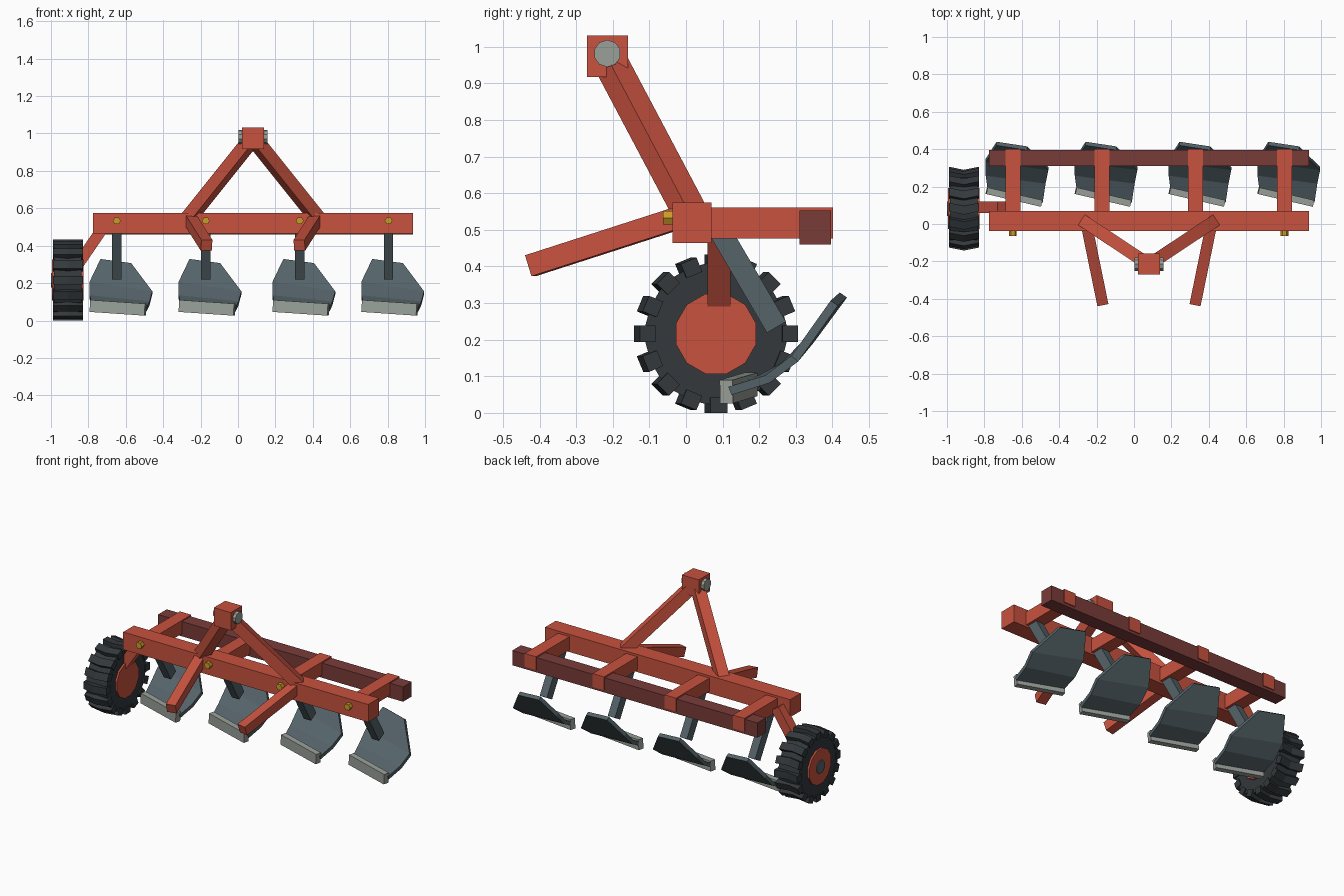
import bpy, bmesh, math
from mathutils import Vector, Matrix

if "Cube" in bpy.data.objects:
    bpy.data.objects.remove(bpy.data.objects["Cube"])


def material(name, rgb):
    m = bpy.data.materials.new(name)
    m.diffuse_color = (*rgb, 1)
    m.use_nodes = True
    m.node_tree.nodes["Principled BSDF"].inputs["Base Color"].default_value = m.diffuse_color
    return m


RED = material("red_paint", (0.58, 0.085, 0.05))
DARK_RED = material("dark_red_paint", (0.19, 0.045, 0.04))
RUBBER = material("rubber", (0.033, 0.04, 0.045))
STEEL = material("blue_steel", (0.09, 0.125, 0.14))
EDGE = material("worn_steel", (0.32, 0.35, 0.32))
BRASS = material("brass", (0.6, 0.33, 0.02))


def finish(name, bm, mat):
    bmesh.ops.recalc_face_normals(bm, faces=bm.faces)
    me = bpy.data.meshes.new(name)
    bm.to_mesh(me)
    bm.free()
    me.materials.append(mat)
    ob = bpy.data.objects.new(name, me)
    bpy.context.collection.objects.link(ob)
    return ob


def box(name, lo, hi, mat):
    lo, hi = Vector(lo), Vector(hi)
    bm = bmesh.new()
    bmesh.ops.create_cube(bm, size=1, matrix=Matrix.Translation((lo + hi) / 2)
                          @ Matrix.Diagonal((*(hi - lo), 1)))
    return finish(name, bm, mat)


def bar(name, a, b, width, height, mat):
    """Square bar from a to b; width is measured horizontally."""
    a, b = Vector(a), Vector(b)
    d = (b - a).normalized()
    u = d.cross(Vector((0, 0, 1))).normalized()
    v = u.cross(d)
    rot = Matrix((u, d, v)).transposed().to_4x4()
    bm = bmesh.new()
    bmesh.ops.create_cube(bm, size=1, matrix=Matrix.Translation((a + b) / 2) @ rot
                          @ Matrix.Diagonal((width, (b - a).length, height, 1)))
    return finish(name, bm, mat)


def cylinder(name, center, radius, depth, sides, axis, mat):
    rot = Matrix.Rotation(math.pi / 2, 4, 'Y' if axis == 'X' else 'X')
    bm = bmesh.new()
    bmesh.ops.create_cone(bm, cap_ends=True, segments=sides, radius1=radius, radius2=radius,
                          depth=depth, matrix=Matrix.Translation(center) @ rot
                          @ Matrix.Rotation(math.pi / sides, 4, 'Z'))
    return finish(name, bm, mat)


# Frame beams
box("front_beam", (-0.775, -0.037, 0.464), (0.935, 0.069, 0.575), RED)
box("rear_beam", (-0.775, 0.31, 0.46), (0.935, 0.396, 0.553), DARK_RED)

# Hitch mast and lower links, mirrored about the hitch centre
CX = 0.08
for side, s in (("left", -1), ("right", 1)):
    bar("mast_arm_" + side, (CX + s * 0.35, 0.015, 0.54), (CX + s * 0.01, -0.21, 0.965),
        0.067, 0.067, RED)
    bar("lower_link_" + side, (CX + s * 0.335, 0, 0.539), (CX + s * 0.248, -0.425, 0.402),
        0.06, 0.06, RED)
box("mast_head", (CX - 0.059, -0.27, 0.917), (CX + 0.059, -0.158, 1.031), RED)
cylinder("mast_pin", (CX, -0.215, 0.982), 0.037, 0.156, 10, 'X', EDGE)

# Mouldboard: rows of left and right corners, bottom to top
BLADE = [((-0.135, 0.19, 0.085), (0.16, 0.12, 0.06)),
         ((-0.145, 0.265, 0.125), (0.175, 0.222, 0.092)),
         ((-0.145, 0.34, 0.2), (0.19, 0.297, 0.148)),
         ((-0.087, 0.43, 0.322), (0.077, 0.405, 0.3))]


def blade(name, x):
    bm = bmesh.new()
    rows = [[bm.verts.new((p[0] + x, p[1], p[2])) for p in row] for row in BLADE]
    for r, t in zip(rows, rows[1:]):
        bm.faces.new((r[0], r[1], t[1], t[0]))
    ob = finish(name, bm, STEEL)
    mod = ob.modifiers.new("thickness", 'SOLIDIFY')
    mod.thickness = 0.024
    mod.offset = 0


# Four plough units
for i, x in enumerate((-0.648, -0.172, 0.33, 0.805), 1):
    box(f"cross_bar_{i}", (x - 0.04, 0.06, 0.477), (x + 0.04, 0.402, 0.561), RED)
    cylinder(f"bolt_{i}", (x, -0.05, 0.533), 0.021, 0.027, 6, 'Y', BRASS)
    bar(f"shank_{i}", (x, 0.085, 0.51), (x, 0.247, 0.234), 0.05, 0.06, STEEL)
    blade(f"mouldboard_{i}", x)
    bar(f"share_{i}", (x - 0.14, 0.178, 0.078), (x + 0.153, 0.11, 0.058), 0.036, 0.064, EDGE)

# Gauge wheel
WX, WY, WZ = -0.91, 0.082, 0.216
bar("wheel_arm", (-0.705, 0.09, 0.52), (-0.9, 0.09, 0.235), 0.062, 0.06, RED)
cylinder("tyre", (WX, WY, WZ), 0.194, 0.145, 24, 'X', RUBBER)
cylinder("wheel_rim", (WX, WY, WZ), 0.113, 0.168, 12, 'X', RED)
cylinder("wheel_hub", (WX - 0.05, WY, WZ), 0.042, 0.08, 8, 'X', STEEL)

# Chevron tyre lugs
bm = bmesh.new()
for k in range(16):
    turn = Matrix.Rotation(k * math.tau / 16, 4, 'X')
    for s in (-1, 1):
        m = (turn @ Matrix.Translation((s * 0.04, 0, 0.195))
             @ Matrix.Diagonal((0.08, 0.046, 0.042, 1)))
        bmesh.ops.create_cube(bm, size=1, matrix=m)
for v in bm.verts:
    v.co.y += 0.2 * (abs(v.co.x) - 0.04)
    v.co += Vector((WX, WY, WZ))
finish("tyre_lugs", bm, RUBBER)
